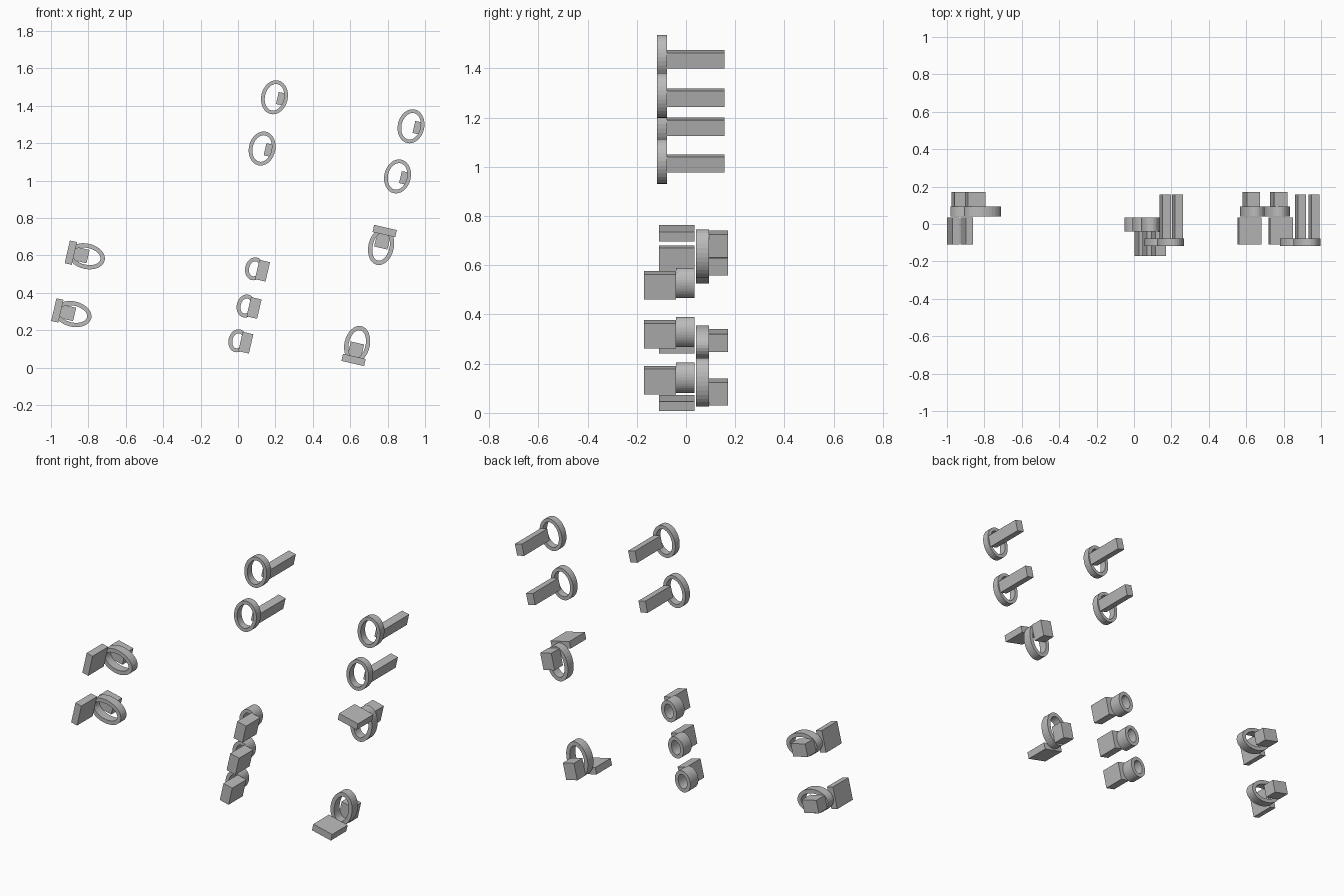
import bpy, bmesh, math

if "Cube" in bpy.data.objects:
    bpy.data.objects.remove(bpy.data.objects["Cube"])

LEAN = math.radians(13)
C, S = math.cos(LEAN), math.sin(LEAN)
SEGMENTS = 32

grey = bpy.data.materials.new("plain grey")
grey.diffuse_color = (0.5, 0.5, 0.5, 1)
grey.use_nodes = True
grey.node_tree.nodes["Principled BSDF"].inputs["Base Color"].default_value = grey.diffuse_color


def place(centre, u, v, y):
    """Turn leaning coordinates (u across, v up) into world coordinates."""
    return (centre[0] + u * C + v * S, y, centre[1] - u * S + v * C)


def finish(name, bm):
    bmesh.ops.recalc_face_normals(bm, faces=bm.faces)
    mesh = bpy.data.meshes.new(name)
    bm.to_mesh(mesh)
    bm.free()
    mesh.materials.append(grey)
    obj = bpy.data.objects.new(name, mesh)
    bpy.context.collection.objects.link(obj)


def ring(name, centre, a, b, wall, y0, y1):
    """Oval ring with half-widths a (u) and b (v)."""
    bm = bmesh.new()
    loops = []
    for i in range(SEGMENTS):
        t = 2 * math.pi * i / SEGMENTS
        loops.append([bm.verts.new(place(centre, (a - k) * math.cos(t),
                                         (b - k) * math.sin(t), y))
                      for k, y in ((0, y0), (0, y1), (wall, y1), (wall, y0))])
    for i in range(SEGMENTS):
        p, q = loops[i], loops[(i + 1) % SEGMENTS]
        for j in range(4):
            k = (j + 1) % 4
            bm.faces.new((p[j], p[k], q[k], q[j]))
    finish(name, bm)


def block(name, centre, u, v, w, h, y0, y1):
    """Leaning box, w by h, offset (u, v) from the ring centre."""
    bm = bmesh.new()
    bmesh.ops.create_cube(bm, size=1)
    for vert in bm.verts:
        x, y, z = vert.co
        vert.co = place(centre, u + x * w, v + z * h, y0 if y < 0 else y1)
    finish(name, bm)


# Upper rings with long pegs
for p in ((0.195, 1.445), (0.129, 1.171), (0.925, 1.29), (0.853, 1.022)):
    ring("long_peg_ring", p, 0.071, 0.092, 0.02, -0.118, -0.077)
    block("long_peg", p, 0.039, 0, 0.046, 0.066, -0.077, 0.157)

# Centre column of small collars with blocks in front
for p in ((-0.002, 0.143), (0.042, 0.329), (0.087, 0.528)):
    ring("collar", p, 0.049, 0.062, 0.021, -0.04, 0.034)
    block("collar_block", p, 0.045, 0, 0.058, 0.106, -0.17, -0.04)

# Left pair: rings lying across, with plate and stub toward the left
for p in ((-0.882, 0.286), (-0.81, 0.595)):
    ring("left_ring", p, 0.1, 0.068, 0.023, 0.041, 0.093)
    block("left_stub", p, -0.0395, 0, 0.096, 0.0733, 0.093, 0.17)
    block("left_plate", p, -0.086, 0, 0.039, 0.1245, -0.109, 0.034)

# Right pair: upright rings, plate above one and below the other
for p, side in (((0.765, 0.6465), 1), ((0.637, 0.124), -1)):
    ring("right_ring", p, 0.068, 0.1, 0.023, 0.041, 0.093)
    block("right_stub", p, 0, side * 0.0405, 0.0733, 0.096, 0.093, 0.17)
    block("right_plate", p, 0, side * 0.0855, 0.1245, 0.039, -0.109, 0.034)
